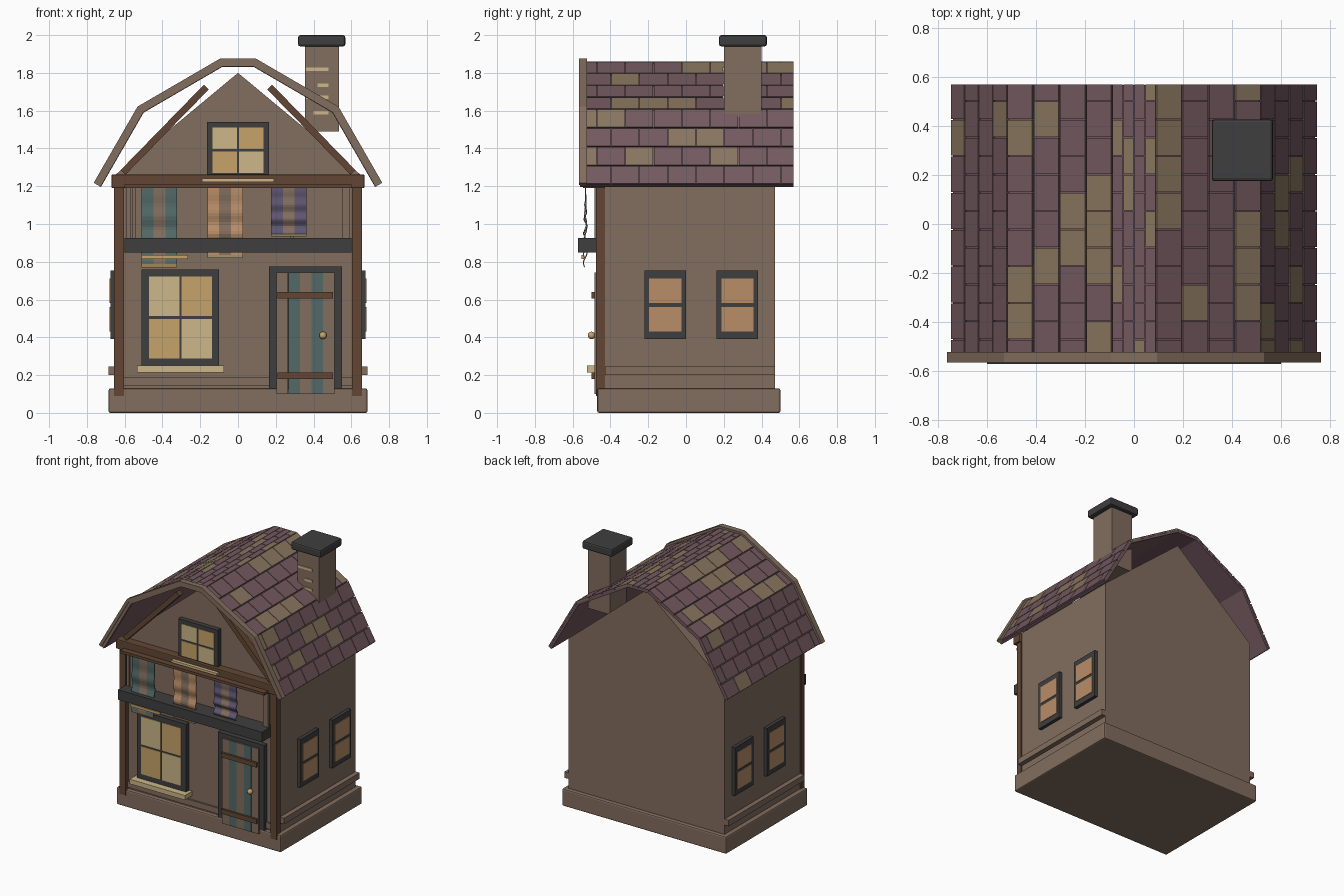
import bpy, bmesh, math
from mathutils import Vector

cube = bpy.data.objects.get("Cube")
if cube:
    bpy.data.objects.remove(cube, do_unlink=True)


def material(name, *rgb):
    linear = [((c / 255 + 0.055) / 1.055) ** 2.4 for c in rgb] + [1]
    m = bpy.data.materials.new(name)
    m.use_nodes = True
    m.diffuse_color = linear
    m.node_tree.nodes["Principled BSDF"].inputs["Base Color"].default_value = linear
    return m


WALL = material("wall brown", 130, 109, 94)
ROOF = material("shingle purple", 114, 88, 95)
PATCH = material("old shingle", 136, 117, 95)
DARK = material("charcoal", 64, 62, 62)
TIMBER = material("dark timber", 98, 70, 51)
LIGHT = material("pale glass", 204, 183, 136)
GOLD = material("gold glass", 198, 163, 106)
PEACH = material("peach", 184, 141, 103)
TEAL = material("teal", 82, 106, 103)
VIOLET = material("violet", 95, 85, 112)


def finish(name, bm, mats):
    bmesh.ops.recalc_face_normals(bm, faces=bm.faces)
    mesh = bpy.data.meshes.new(name)
    bm.to_mesh(mesh)
    bm.free()
    for m in mats:
        mesh.materials.append(m)
    ob = bpy.data.objects.new(name, mesh)
    bpy.context.collection.objects.link(ob)
    return ob


def prism(name, outline, y0, y1, mat):
    """Extrude an outline in x and z from y0 to y1."""
    bm = bmesh.new()
    face = bm.faces.new([bm.verts.new((x, y0, z)) for x, z in outline])
    ext = bmesh.ops.extrude_face_region(bm, geom=[face])["geom"]
    bmesh.ops.translate(bm, vec=(0, y1 - y0, 0),
                        verts=[v for v in ext if isinstance(v, bmesh.types.BMVert)])
    return finish(name, bm, [mat])


def box(name, x0, x1, y0, y1, z0, z1, mat, bevel=0):
    ob = prism(name, [(x0, z0), (x1, z0), (x1, z1), (x0, z1)], y0, y1, mat)
    if bevel:
        mod = ob.modifiers.new("soft edges", 'BEVEL')
        mod.width = bevel
        mod.segments = 2
    return ob


# Body and foundation
prism("house_walls", [(-.65, .1), (.65, .1), (.65, 1.26), (0, 1.8), (-.65, 1.26)], -.44, .47, WALL)
box("foundation", -.685, .685, -.47, .5, 0, .13, WALL, .01)
box("front_band", -.62, .62, -.452, -.43, .143, .187, WALL)

# Roof: bent profile, shingles laid in four rows on each slope
PROFILE = [Vector(p) for p in
           [(-.75, 1.21), (-.52, 1.61), (-.09, 1.86), (.09, 1.86), (.52, 1.61), (.75, 1.21)]]


def normal(a, b):
    d = (b - a).normalized()
    return Vector((-d.y, d.x))


def offset(dist):
    out = []
    for i, p in enumerate(PROFILE):
        n = [normal(PROFILE[k], PROFILE[k + 1]) for k in (i - 1, i) if 0 <= k < 5]
        mid = sum(n, Vector((0, 0))).normalized()
        out.append(p + mid * dist / mid.dot(n[0]))
    return out


prism("roof_deck", offset(-.012) + offset(-.028)[::-1], -.545, .568, ROOF)
prism("front_bargeboard", offset(.012) + offset(-.026)[::-1], -.56, -.53, WALL)
prism("bargeboard_lip", offset(.016) + offset(-.006)[::-1], -.566, -.524, WALL)

# Worn shingles: slope, row -> positions along y
WORN = {(0, 0): [6], (0, 3): [6], (1, 0): [6, 2, 1], (1, 1): [6, 2], (1, 2): [4, 3],
        (1, 3): [0, 2, 3, 4], (2, 0): [6, 2], (2, 1): [4, 5], (2, 2): [0],
        (2, 3): [7, 5, 3], (3, 0): [7, 6, 5, 4], (3, 1): [1], (3, 3): [7, 3, 2, 1],
        (4, 0): [0, 1], (4, 1): [3, 4], (4, 2): [0, 2, 5]}
bm = bmesh.new()
for s in range(5):
    a, b = PROFILE[s], PROFILE[s + 1]
    inward = normal(a, b) * -.013
    for row in range(4):
        p, q = a.lerp(b, row / 4 + .008), a.lerp(b, (row + 1) / 4 - .008)
        start = -.62 if row % 2 == 0 else -.545
        for k in range(8):
            y0 = max(-.545, start + .15 * k)
            y1 = min(.57, start + .15 * (k + 1) - .004)
            if y1 - y0 < .01:
                continue
            ring = [[bm.verts.new((v.x, y, v.y)) for v in (p, q, q + inward, p + inward)]
                    for y in (y0, y1)]
            faces = [bm.faces.new(ring[0]), bm.faces.new(ring[1])]
            faces += [bm.faces.new((ring[0][i], ring[0][i - 1], ring[1][i - 1], ring[1][i]))
                      for i in range(4)]
            for f in faces:
                f.material_index = int(k in WORN.get((s, row), []))
finish("roof_shingles", bm, [ROOF, PATCH])

# Chimney
box("chimney", .355, .535, .2, .4, 1.49, 1.95, WALL)
box("chimney_cap", .318, .568, .175, .428, 1.94, 2, DARK, .012)
for x0, z in ((.36, 1.82), (.42, 1.735), (.36, 1.67), (.4, 1.59)):
    box("chimney_brick", x0, .48, .194, .21, z - .009, z + .009, LIGHT)

# Timber frame
box("front_beam", -.67, .67, -.5, -.43, 1.19, 1.262, TIMBER, .006)
for side in (-1, 1):
    xs = sorted((side * .603, side * .656))
    box("corner_post", *xs, -.476, -.43, .09, 1.2, TIMBER)
    prism("gable_brace", [(side * x, z) for x, z in
                          ((.622, 1.285), (.595, 1.262), (.155, 1.712), (.18, 1.738))],
          -.48, -.43, TIMBER)
    xs = sorted((side * .64, side * .685))
    box("side_band", *xs, -.43, .47, .2, .245, WALL)
    # Side windows
    for y in (-.11, .272):
        xs = sorted((side * .64, side * .675))
        box("side_window_frame", *xs, y - .11, y + .11, .392, .755, DARK)
        xs = sorted((side * .64, side * .679))
        for z0, z1 in ((.432, .56), (.583, .712)):
            box("side_window_pane", *xs, y - .085, y + .085, z0, z1, PEACH)


# Front windows: four panes in alternating glass
def window(name, x0, x1, z0, z1, edge, sill):
    box(name + "_frame", x0, x1, -.475, -.43, z0, z1, DARK)
    w, h = (x1 - x0) / 2 - edge, (z1 - z0) / 2 - edge
    for i in range(2):
        for j in range(2):
            px, pz = x0 + edge + i * w, z0 + edge + j * h
            box(name + "_pane", px + .006 * i, px + w - .006 * (1 - i), -.479, -.44,
                pz + .007 * j, pz + h - .007 * (1 - j), GOLD if i == j else LIGHT)
    box(name + "_sill", x0 - .025, x1 + .025, -.525, -.43, z0 - sill, z0, LIGHT)


window("gable_window", -.165, .165, 1.24, 1.54, .03, .018)
window("front_window", -.51, -.1, .25, .76, .038, .035)

# Door
box("door_frame", .165, .55, -.475, -.43, .13, .775, DARK)
for i in range(5):
    x = .205 + .0615 * i
    box("door_plank", x, x + .0605, -.485, -.43, .1, .742, TEAL if i % 2 else WALL)
for z in (.18, .605):
    box("door_batten", .21, .503, -.5, -.48, z, z + .035, TIMBER)
bm = bmesh.new()
bmesh.ops.create_uvsphere(bm, u_segments=12, v_segments=8, radius=.02)
bmesh.ops.translate(bm, verts=bm.verts, vec=(.45, -.5, .41))
knob = finish("door_knob", bm, [GOLD])
for f in knob.data.polygons:
    f.use_smooth = True

# Balcony ledge and slim uprights
box("balcony_ledge", -.6, .6, -.572, -.44, .85, .925, DARK)
for x in (-.58, -.55, .285, .56, .58):
    box("balcony_upright", x - .01, x + .01, -.485, -.465, .92, 1.19, WALL)


# Hanging striped cloths
def cloth(name, x0, bottom, color, hem):
    bm = bmesh.new()
    steps = 24
    for stripe in range(3):
        xs = (x0 + .0625 * stripe, x0 + .0625 * (stripe + 1))
        rows = []
        for k in range(steps + 1):
            z = 1.2 + (bottom - 1.2) * k / steps
            y = -.535 - .012 * math.sin(k * .9) * k / steps
            rows.append([bm.verts.new((x, y, z)) for x in xs])
        for k in range(steps):
            f = bm.faces.new(rows[k] + rows[k + 1][::-1])
            f.material_index = 2 if k == steps - 1 else int(stripe == 1)
    ob = finish(name, bm, [color, WALL, hem])
    ob.modifiers.new("thickness", 'SOLIDIFY').thickness = .006


cloth("teal_cloth", -.51, .77, TEAL, GOLD)
cloth("peach_cloth", -.162, .82, PEACH, LIGHT)
cloth("violet_cloth", .175, .935, VIOLET, LIGHT)
box("cloth_fringe", -.51, -.265, -.552, -.54, .815, .835, GOLD)
box("cloth_rod", -.6, .6, -.545, -.49, 1.19, 1.21, TIMBER)
